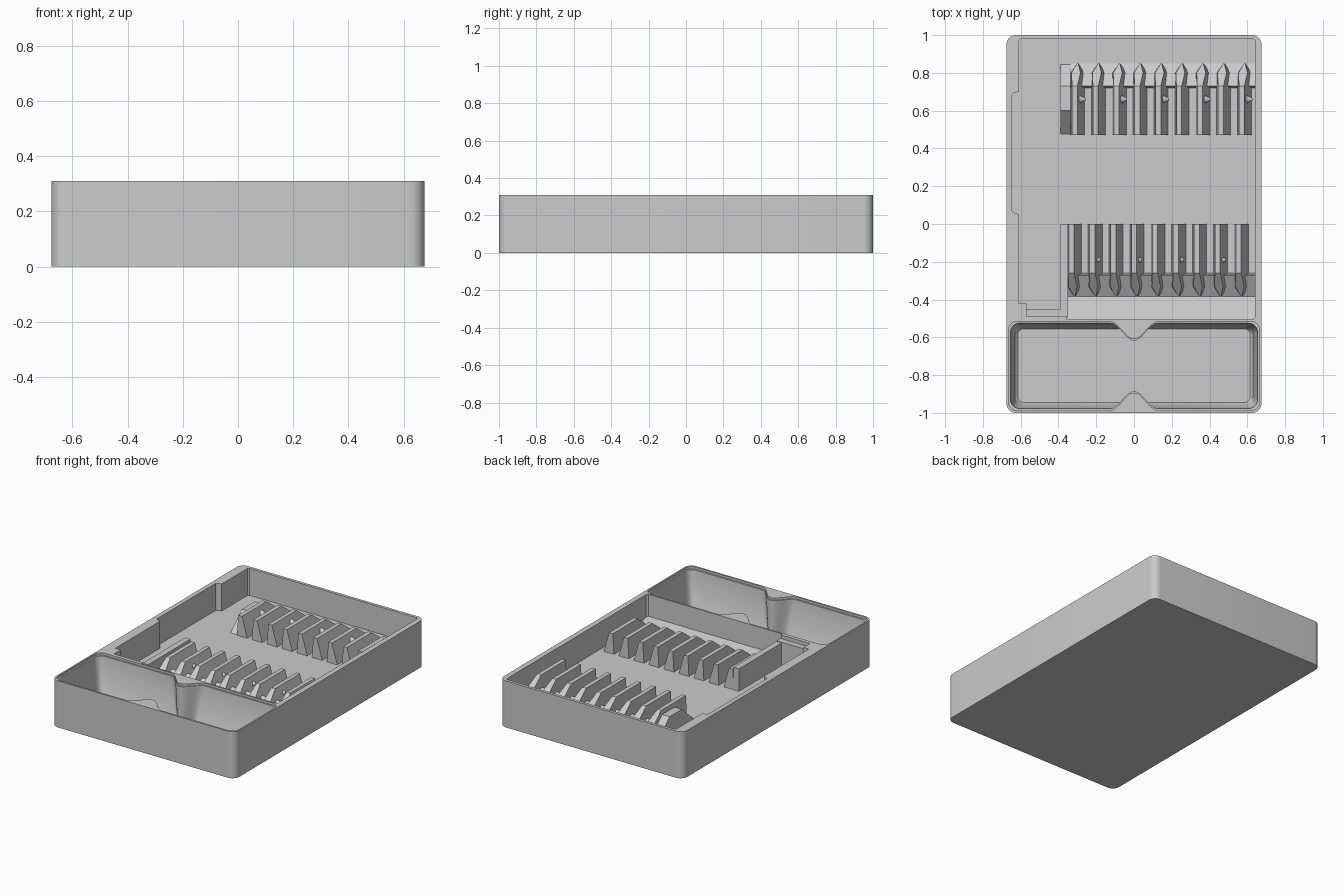
import bpy, bmesh, math

if "Cube" in bpy.data.objects:
    bpy.data.objects.remove(bpy.data.objects["Cube"])

grey = bpy.data.materials.new("plain_grey")
grey.diffuse_color = (0.6, 0.6, 0.6, 1)
grey.use_nodes = True
grey.node_tree.nodes["Principled BSDF"].inputs["Base Color"].default_value = grey.diffuse_color


def loft(name, rings):
    """Closed solid through rings that share a point count."""
    bm = bmesh.new()
    loops = [[bm.verts.new(p) for p in r] for r in rings]
    n = len(loops[0])
    for a, b in zip(loops, loops[1:]):
        for i in range(n):
            bm.faces.new((a[i], a[(i + 1) % n], b[(i + 1) % n], b[i]))
    bm.faces.new(loops[0][::-1])
    bm.faces.new(loops[-1])
    bmesh.ops.recalc_face_normals(bm, faces=bm.faces)
    me = bpy.data.meshes.new(name)
    bm.to_mesh(me)
    bm.free()
    me.materials.append(grey)
    ob = bpy.data.objects.new(name, me)
    bpy.context.collection.objects.link(ob)
    return ob


def prism(name, pts, z0, z1):
    return loft(name, [[(x, y, z) for x, y in pts] for z in (z0, z1)])


def box(name, x0, x1, y0, y1, z0, z1):
    return prism(name, [(x0, y0), (x1, y0), (x1, y1), (x0, y1)], z0, z1)


def extrude_x(name, yz, x0, x1):
    return loft(name, [[(x, y, z) for y, z in yz] for x in (x0, x1)])


def corner(cx, cy, r, start, n=8):
    return [(cx + r * math.cos(math.radians(start + 90 * i / n)),
             cy + r * math.sin(math.radians(start + 90 * i / n))) for i in range(n + 1)]


def rounded(x, y0, y1, r):
    return (corner(x - r, y1 - r, r, 0) + corner(-x + r, y1 - r, r, 90)
            + corner(-x + r, y0 + r, r, 180) + corner(x - r, y0 + r, r, 270))


def tray_outline(x, y0, y1, r, w, apex0, apex1):
    """Rounded rectangle with a finger bump in the middle of both long sides."""
    def bump(wall, apex, sign):
        return [(sign * w * t / 12,
                 wall + (apex - wall) * 0.5 * (1 + math.cos(math.pi * t / 12)))
                for t in range(-12, 13)]
    return (corner(x - r, y1 - r, r, 0) + bump(y1, apex1, -1)
            + corner(-x + r, y1 - r, r, 90) + corner(-x + r, y0 + r, r, 180)
            + bump(y0, apex0, 1) + corner(x - r, y0 + r, r, 270))


def cut(target, cutter):
    m = target.modifiers.new(cutter.name, 'BOOLEAN')
    m.operation = 'DIFFERENCE'
    m.solver = 'EXACT'
    m.object = cutter
    bpy.context.view_layer.objects.active = target
    bpy.ops.object.modifier_apply(modifier=m.name)
    bpy.data.objects.remove(cutter)


FLOOR = 0.13

# Case shell
case = prism("case", rounded(0.675, -1, 1, 0.05), 0, 0.31)

# Main compartment with a shallow recess in the left wall
main = [(0.63, 0.98), (-0.60, 0.98), (-0.61, 0.97), (-0.61, 0.70), (-0.635, 0.695),
        (-0.645, 0.685), (-0.645, 0.07), (-0.635, 0.06), (-0.61, 0.05), (-0.61, -0.42),
        (-0.57, -0.42), (-0.57, -0.49), (-0.355, -0.49), (-0.355, -0.505),
        (0.63, -0.505), (0.64, -0.495), (0.64, 0.97)]
cut(case, prism("main_cutter", main, FLOOR, 0.4))

# Front tray with drafted walls, finger bumps and a small rim step
levels = [(0.03, (0.615, -0.945, -0.555, 0.03, 0.07)),
          (0.045, (0.63, -0.955, -0.545, 0.045, 0.08)),
          (0.295, (0.655, -0.977, -0.525, 0.05, 0.125)),
          (0.2955, (0.665, -0.988, -0.515, 0.05, 0.13)),
          (0.40, (0.665, -0.988, -0.515, 0.05, 0.13))]
rings = []
for z, (x, y0, y1, r, w) in levels:
    step = 0.008 if z > 0.2952 else 0
    rings.append([(px, py, z) for px, py in
                  tray_outline(x, y0, y1, r, w, -0.885 - step, -0.617 + step)])
cut(case, loft("tray_cutter", rings))

bpy.ops.object.select_all(action='DESELECT')
case.select_set(True)
bpy.context.view_layer.objects.active = case
bpy.ops.object.shade_smooth_by_angle(angle=math.radians(30))

# End wall of the front row and the corner ledge joining it
box("front_row_end_wall", -0.39, -0.35, -0.45, 0, FLOOR - 0.01, 0.28)
box("corner_ledge", -0.575, -0.35, -0.495, -0.45, FLOOR - 0.01, 0.285)

# Gentle ramp in front of the front row
extrude_x("front_ramp", [(-0.51, 0.12), (-0.51, 0.165), (-0.385, 0.132), (-0.385, 0.12)],
          -0.355, 0.645)

# End block of the back row
extrude_x("back_row_end_block", [(0.85, FLOOR - 0.005), (0.73, 0.24), (0.60, 0.24),
                                 (0.47, FLOOR - 0.005)], -0.39, -0.335)

# Low wedges that close the slot ends
extrude_x("back_slot_wedge", [(0.85, 0.125), (0.85, 0.135), (0.73, 0.185), (0.72, 0.125)],
          -0.335, 0.645)
extrude_x("front_slot_wedge", [(-0.385, 0.125), (-0.385, 0.135), (-0.27, 0.20), (-0.26, 0.125)],
          -0.35, 0.645)


def fin(name, cx, blunt, slope, shoulder, tip, top, tip_top):
    """Slanted divider fin: steep left side, sloped right side, pointed end."""
    def ring(y, z, k):
        t = (z - FLOOR) / (top - FLOOR)
        base = [(-0.038, FLOOR - 0.005), (0.038, FLOOR - 0.005),
                (0.038 - 0.04 * t, z), (-0.038 + 0.008 * t, z)]
        return [(min(cx + x * k, 0.645 + 0.0001 * i), y, zz)
                for i, (x, zz) in enumerate(base)]
    mid = top + (tip_top - top) * (shoulder - slope) / (tip - slope)
    loft(name, [ring(blunt, top, 1), ring(slope, top, 1),
                ring(shoulder, mid, 1), ring(tip, tip_top, 0.08)])


def pin(name, x, y, z):
    """Small retaining cone on the slanted side of a fin."""
    bpy.ops.mesh.primitive_cone_add(vertices=16, radius1=0.028, radius2=0.008, depth=0.045,
                                    location=(x, y, z), rotation=(0, math.pi / 2, 0))
    ob = bpy.context.object
    ob.name = name
    ob.data.materials.append(grey)
    bpy.ops.object.shade_smooth_by_angle(angle=math.radians(40))


# Fin rows and their pins
for k in range(9):
    fin(f"back_fin_{k}", -0.298 + 0.1105 * k, 0.47, 0.73, 0.80, 0.85, 0.265, 0.17)
    fin(f"front_fin_{k}", -0.315 + 0.1105 * k, 0.0, -0.26, -0.33, -0.385, 0.265, 0.17)
for k in range(5):
    pin(f"back_pin_{k}", -0.28 + 0.221 * k, 0.66, 0.215)
for k in range(4):
    pin(f"front_pin_{k}", -0.20 + 0.221 * k, -0.19, 0.215)
